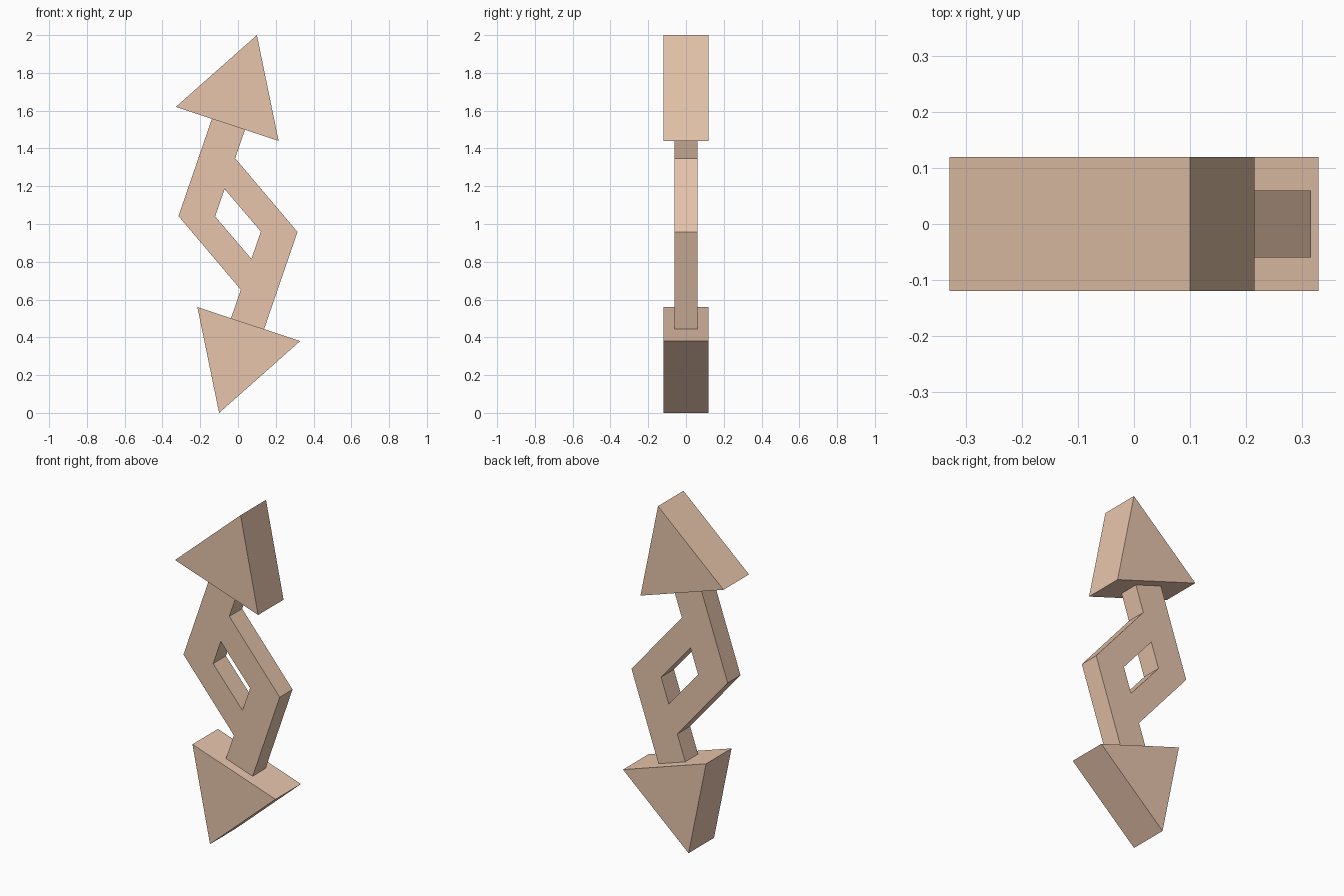
import bpy, bmesh

if "Cube" in bpy.data.objects:
    bpy.data.objects.remove(bpy.data.objects["Cube"])

mat = bpy.data.materials.new("copper")
mat.diffuse_color = (0.80, 0.56, 0.41, 1)
mat.use_nodes = True
mat.node_tree.nodes["Principled BSDF"].inputs["Base Color"].default_value = mat.diffuse_color


def turned(p):
    """Half turn about the model centre (0, 1) in the front plane."""
    return (-p[0], 2 - p[1])


def plate(name, outlines, half):
    """Extrude joined x-z outlines along y; shared edges leave no inner walls."""
    bm = bmesh.new()
    verts = {}
    for outline in outlines:
        for x, z in outline:
            key = (round(x, 3), round(z, 3))
            if key not in verts:
                verts[key] = bm.verts.new((x, -half, z))
        bm.faces.new([verts[(round(x, 3), round(z, 3))] for x, z in outline])
    ext = bmesh.ops.extrude_face_region(bm, geom=bm.faces[:], use_keep_orig=True)
    bmesh.ops.translate(bm, vec=(0, 2 * half, 0),
                        verts=[v for v in ext["geom"] if isinstance(v, bmesh.types.BMVert)])
    bmesh.ops.recalc_face_normals(bm, faces=bm.faces[:])
    me = bpy.data.meshes.new(name)
    bm.to_mesh(me)
    bm.free()
    me.materials.append(mat)
    bpy.context.collection.objects.link(bpy.data.objects.new(name, me))


# arrowheads
head = [(0.10, 2.0), (-0.329, 1.62), (0.215, 1.44)]
plate("upper_arrowhead", [head], 0.119)
plate("lower_arrowhead", [[turned(p) for p in head]], 0.119)

# two interlocked bent shafts around the diamond opening
shaft = [(-0.138, 1.557), (0.037, 1.499), (-0.015, 1.348), (-0.071, 1.185),
         (-0.121, 1.04), (0.071, 0.815), (0.015, 0.652), (-0.315, 1.042)]
plate("bent_shafts", [shaft, [turned(p) for p in shaft]], 0.06)
